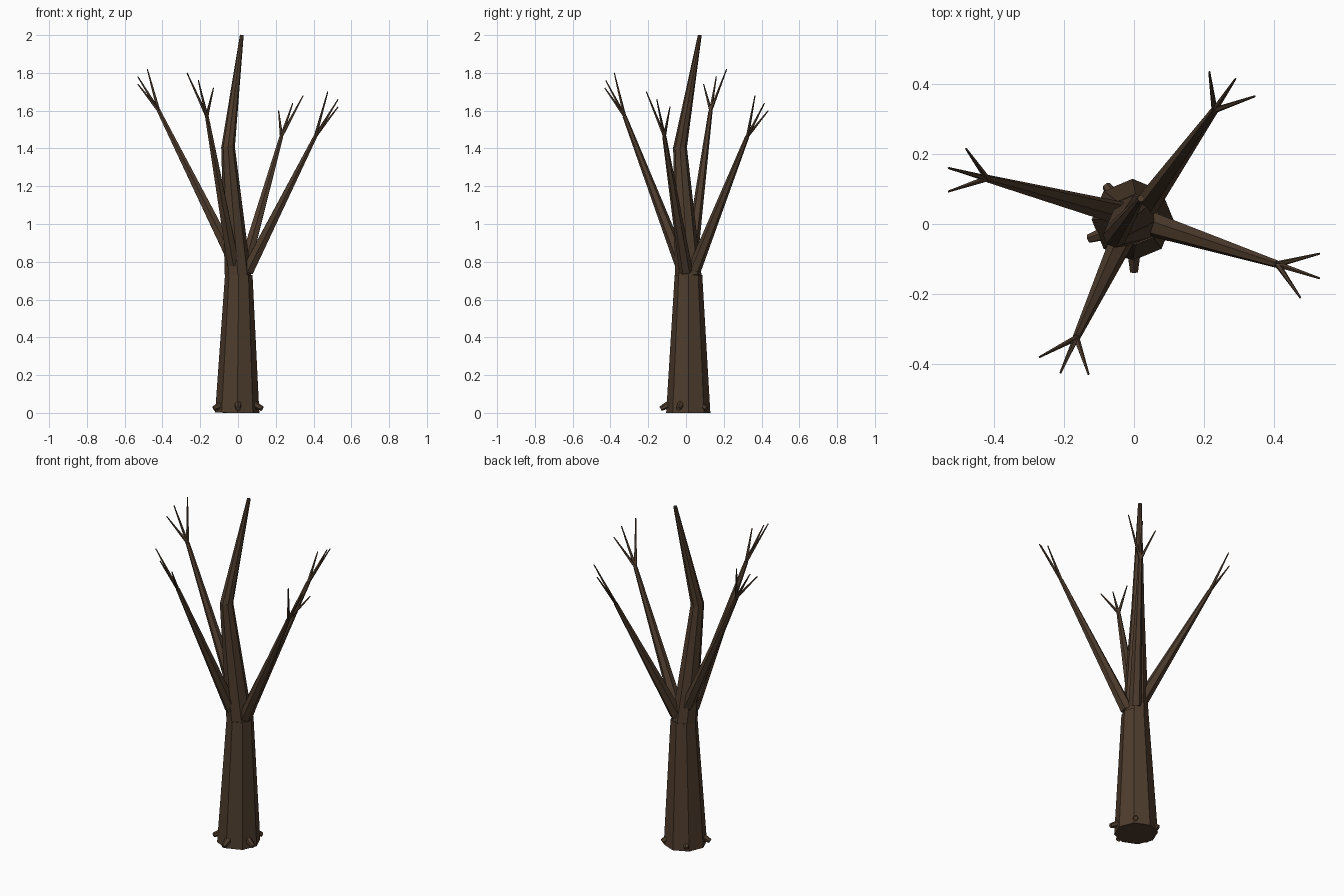
import bpy, bmesh
from math import cos, sin, radians, pi
from mathutils import Vector, Matrix

if "Cube" in bpy.data.objects:
    bpy.data.objects.remove(bpy.data.objects["Cube"])

bark = bpy.data.materials.new("bark")
bark.diffuse_color = (0.075, 0.045, 0.026, 1)
bark.use_nodes = True
bark.node_tree.nodes["Principled BSDF"].inputs["Base Color"].default_value = bark.diffuse_color


def limb(name, a, b, r1, r2, sides):
    """Tapered flat-sided limb from point a to point b."""
    a, b = Vector(a), Vector(b)
    d = b - a
    bm = bmesh.new()
    bmesh.ops.create_cone(bm, cap_ends=True, segments=sides, radius1=r1, radius2=r2, depth=d.length)
    rot = Vector((0, 0, 1)).rotation_difference(d).to_matrix().to_4x4()
    bm.transform(Matrix.Translation((a + b) / 2) @ rot)
    me = bpy.data.meshes.new(name)
    bm.to_mesh(me)
    bm.free()
    me.materials.append(bark)
    ob = bpy.data.objects.new(name, me)
    bpy.context.collection.objects.link(ob)
    return ob


# Trunk in three leaning sections
limb("trunk_lower", (-0.004, 0.012, 0), (0.004, 0.013, 0.73), 0.117, 0.073, 8)
limb("trunk_middle", (0, 0.012, 0.725), (-0.053, -0.032, 1.41), 0.07, 0.036, 8)
limb("trunk_top", (-0.053, -0.032, 1.4), (0.02, 0.073, 2.0), 0.036, 0.01, 8)

# Main branches: start, end, and the three twig tips
branches = {
    "left": ((-0.02, 0.025, 0.8), (-0.42, 0.13, 1.6),
             [(-0.53, 0.093, 1.74), (-0.53, 0.16, 1.78), (-0.48, 0.215, 1.82)]),
    "right": ((0.05, 0.0, 0.75), (0.41, -0.115, 1.465),
              [(0.53, -0.085, 1.62), (0.53, -0.155, 1.66), (0.475, -0.21, 1.7)]),
    "back": ((0.03, 0.045, 0.76), (0.23, 0.325, 1.465),
             [(0.215, 0.435, 1.6), (0.29, 0.415, 1.64), (0.345, 0.365, 1.68)]),
    "front": ((-0.025, -0.025, 0.79), (-0.165, -0.325, 1.57),
              [(-0.13, -0.43, 1.72), (-0.21, -0.425, 1.76), (-0.27, -0.38, 1.8)]),
}
for side, (start, end, tips) in branches.items():
    limb(f"{side}_branch", start, end, 0.036, 0.011, 6)
    for i, tip in enumerate(tips):
        limb(f"{side}_twig_{i + 1}", end, tip, 0.009, 0.003, 5)

# Five stubby roots around the base
for i in range(5):
    t = radians(-90 + 72 * i)
    c, s = cos(t), sin(t)
    limb(f"root_{i + 1}", (0.06 * c, 0.06 * s, 0.06), (0.135 * c, 0.135 * s, 0.022), 0.024, 0.013, 6)
